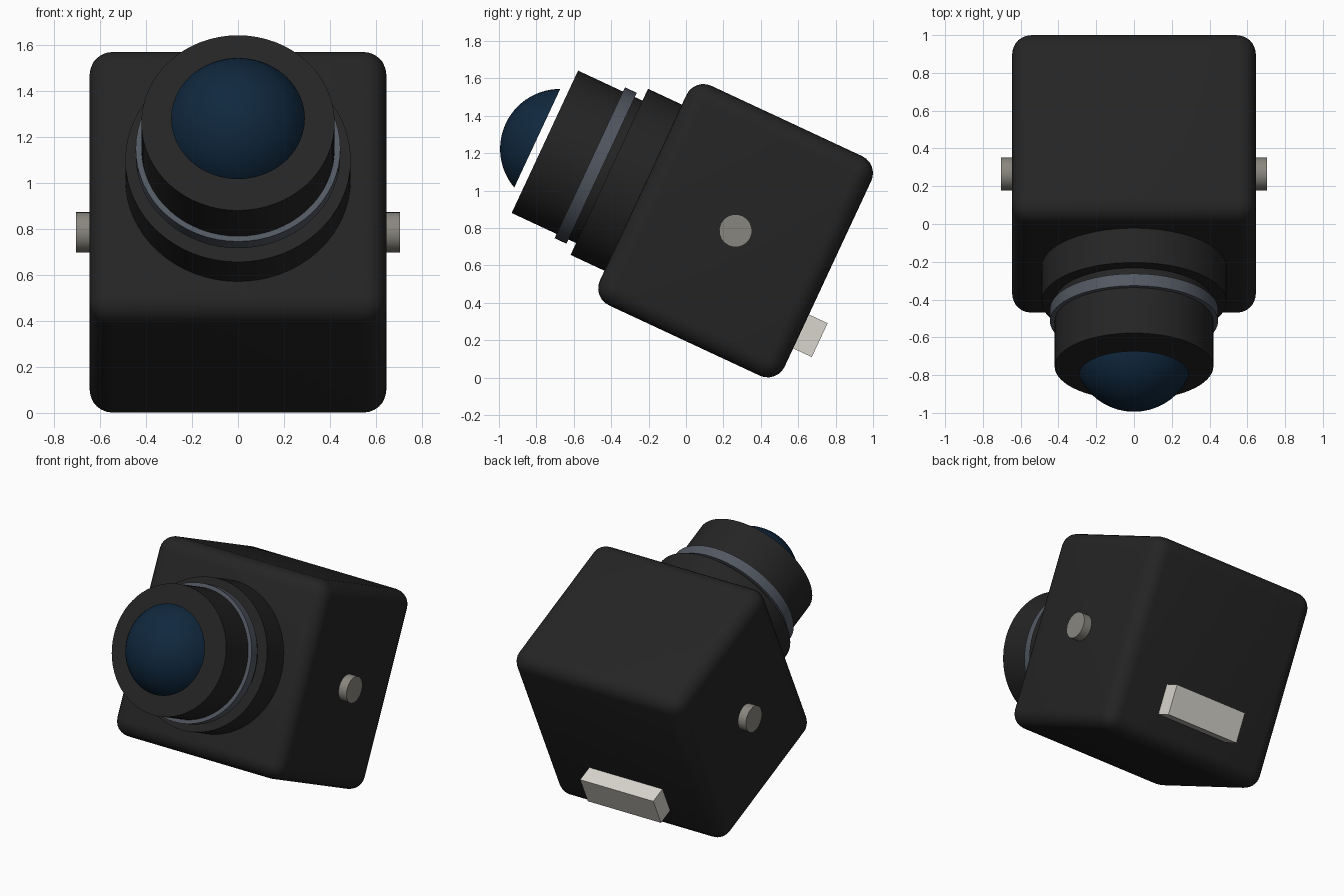
import bpy, bmesh, math
from mathutils import Matrix, Vector

cube = bpy.data.objects.get("Cube")
if cube:
    bpy.data.objects.remove(cube, do_unlink=True)

# The whole unit is tipped back about the side pegs
TILT = Matrix.Translation((0, 0.265, 0.785)) @ Matrix.Rotation(math.radians(-25), 4, 'X')
FORWARD = Matrix.Rotation(math.radians(90), 4, 'X')   # local z -> -y
SIDE = Matrix.Rotation(math.radians(90), 4, 'Y')      # local z -> +x


def material(name, rgb):
    mat = bpy.data.materials.new(name)
    mat.use_nodes = True
    mat.diffuse_color = (*rgb, 1)
    mat.node_tree.nodes["Principled BSDF"].inputs["Base Color"].default_value = (*rgb, 1)
    return mat


BLACK = material("charcoal", (0.018, 0.018, 0.018))
STEEL = material("blue_grey", (0.085, 0.098, 0.122))
GLASS = material("deep_blue", (0.005, 0.021, 0.048))
GREY = material("warm_grey", (0.25, 0.24, 0.21))
CREAM = material("pale_cream", (0.68, 0.66, 0.60))


def finish(name, bm, mat, local=Matrix(), smooth=True):
    mesh = bpy.data.meshes.new(name)
    bm.to_mesh(mesh)
    bm.free()
    mesh.materials.append(mat)
    obj = bpy.data.objects.new(name, mesh)
    bpy.context.collection.objects.link(obj)
    obj.matrix_world = TILT @ local
    if smooth:
        bpy.ops.object.select_all(action='DESELECT')
        obj.select_set(True)
        bpy.context.view_layer.objects.active = obj
        bpy.ops.object.shade_smooth_by_angle(angle=math.radians(35))
    return obj


def box(name, size, center, mat, bevel=0):
    bm = bmesh.new()
    bmesh.ops.create_cube(bm, size=1)
    bmesh.ops.scale(bm, vec=size, verts=bm.verts)
    if bevel:
        bmesh.ops.bevel(bm, geom=bm.edges[:], offset=bevel, segments=6,
                        profile=0.5, affect='EDGES')
    return finish(name, bm, mat, Matrix.Translation(center), smooth=bevel > 0)


def cylinder(name, radius, start, end, axis, mat, sides=64):
    bm = bmesh.new()
    bmesh.ops.create_cone(bm, cap_ends=True, segments=sides, radius1=radius,
                          radius2=radius, depth=end - start)
    bmesh.ops.translate(bm, vec=(0, 0, (start + end) / 2), verts=bm.verts)
    return finish(name, bm, mat, axis)


# Housing
box("housing", (1.29, 1.09, 1.295), (0, 0, 0), BLACK, bevel=0.1)

# Stepped barrel
cylinder("barrel_base", 0.49, 0.5, 0.745, FORWARD, BLACK)
cylinder("barrel", 0.42, 0.6, 1.125, FORWARD, BLACK)
cylinder("barrel_ring", 0.445, 0.79, 0.86, FORWARD, STEEL)

# Domed front glass: an open cap of a sphere
bm = bmesh.new()
bmesh.ops.create_uvsphere(bm, u_segments=48, v_segments=36, radius=0.32)
bmesh.ops.bisect_plane(bm, geom=bm.verts[:] + bm.edges[:] + bm.faces[:],
                       plane_co=(0, 0, 0.134), plane_no=(0, 0, 1), clear_inner=True)
finish("front_glass", bm, GLASS, FORWARD @ Matrix.Translation((0, 0, 1.036)))

# Side pegs
for name, side in (("left_peg", 1), ("right_peg", -1)):
    axis = SIDE if side > 0 else Matrix.Rotation(math.pi, 4, 'Z') @ SIDE
    cylinder(name, 0.088, 0.6, 0.705, axis, GREY, sides=20)

# Tab low on the back
box("back_tab", (0.56, 0.16, 0.2), (0, 0.575, -0.34), CREAM)
